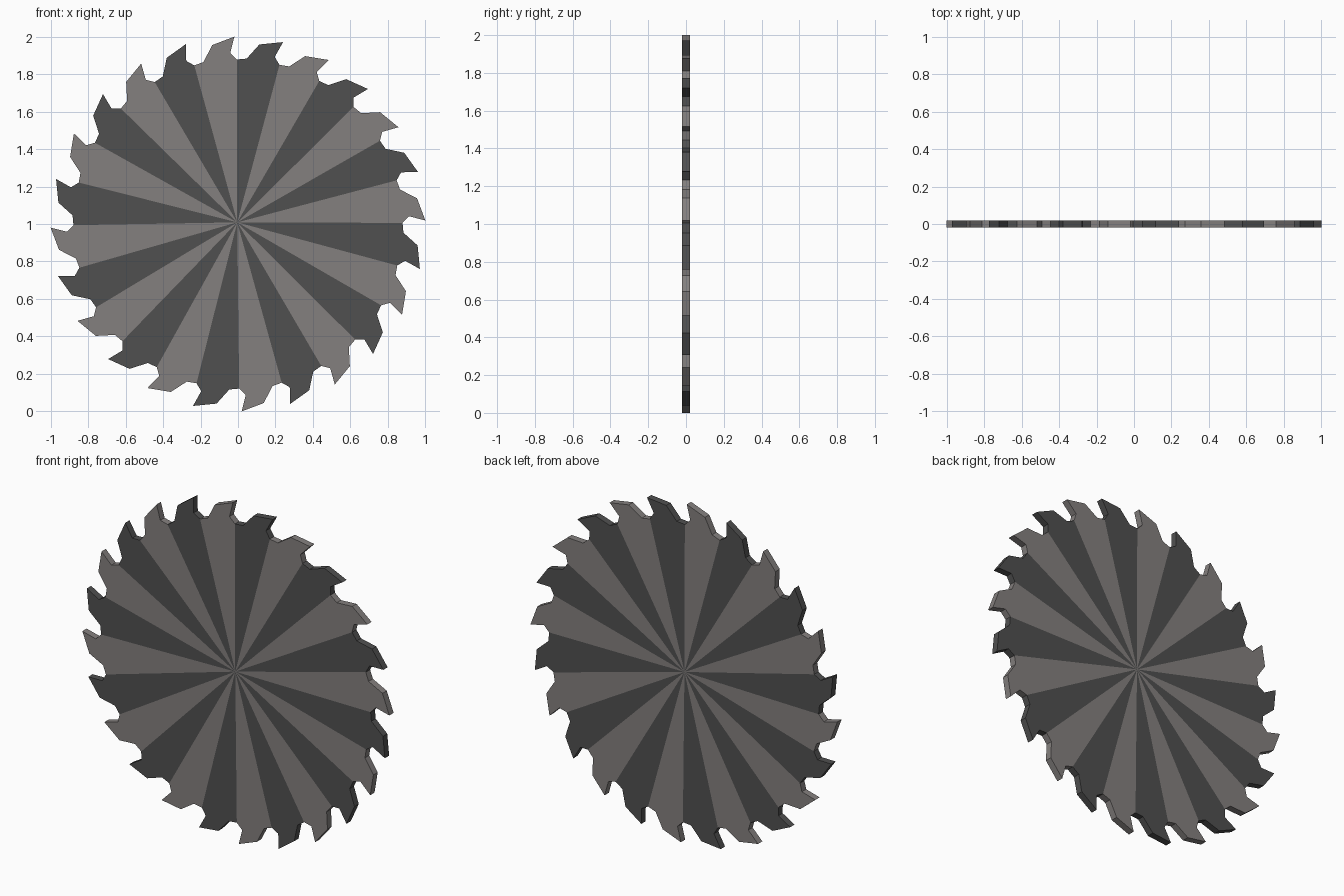
import bpy, bmesh
from math import cos, sin, radians

if "Cube" in bpy.data.objects:
    bpy.data.objects.remove(bpy.data.objects["Cube"])

TEETH = 24
STEP = 360 / TEETH
HALF = 0.02                     # half thickness of the blade
# One tooth: (radius, angle after gullet start), walking clockwise
TOOTH = [(0.878, 0.0), (0.884, 3.4), (0.965, 7.2), (1.0, 14.3), (0.913, 12.8)]


def material(name, rgb):
    m = bpy.data.materials.new(name)
    m.diffuse_color = (*rgb, 1)
    m.use_nodes = True
    m.node_tree.nodes["Principled BSDF"].inputs["Base Color"].default_value = m.diffuse_color
    return m


bm = bmesh.new()


def pair(x, z):
    """Front and back vertex at one outline point."""
    return bm.verts.new((x, -HALF, z)), bm.verts.new((x, HALF, z))


# Hub point and toothed outline
hub = pair(-0.004, 1.011)
rim = []
for k in range(TEETH):
    for r, a in TOOTH:
        t = radians(0.4 - k * STEP - a)
        rim.append(pair(r * cos(t), 1.002 + r * sin(t)))

# Alternating wedges, each ending in a tooth
n = len(TOOTH)
for k in range(TEETH):
    edge = [rim[(k * n + i) % len(rim)] for i in range(n + 1)]
    faces = [bm.faces.new([hub[s]] + [p[s] for p in edge]) for s in (0, 1)]
    for p, q in zip(edge, edge[1:]):
        faces.append(bm.faces.new((p[0], q[0], q[1], p[1])))
    for f in faces:
        f.material_index = k % 2

bmesh.ops.recalc_face_normals(bm, faces=bm.faces)
# Concave wedge faces are split cleanly
bmesh.ops.triangulate(bm, faces=[f for f in bm.faces if len(f.verts) > 4])

# Seat the blade exactly on the ground
low = min(v.co.z for v in bm.verts)
bmesh.ops.translate(bm, verts=bm.verts, vec=(0, 0, -low))

mesh = bpy.data.meshes.new("saw_blade")
bm.to_mesh(mesh)
bm.free()
mesh.materials.append(material("dark_steel", (0.08, 0.08, 0.08)))
mesh.materials.append(material("light_steel", (0.23, 0.215, 0.21)))
blade = bpy.data.objects.new("saw_blade", mesh)
bpy.context.collection.objects.link(blade)
